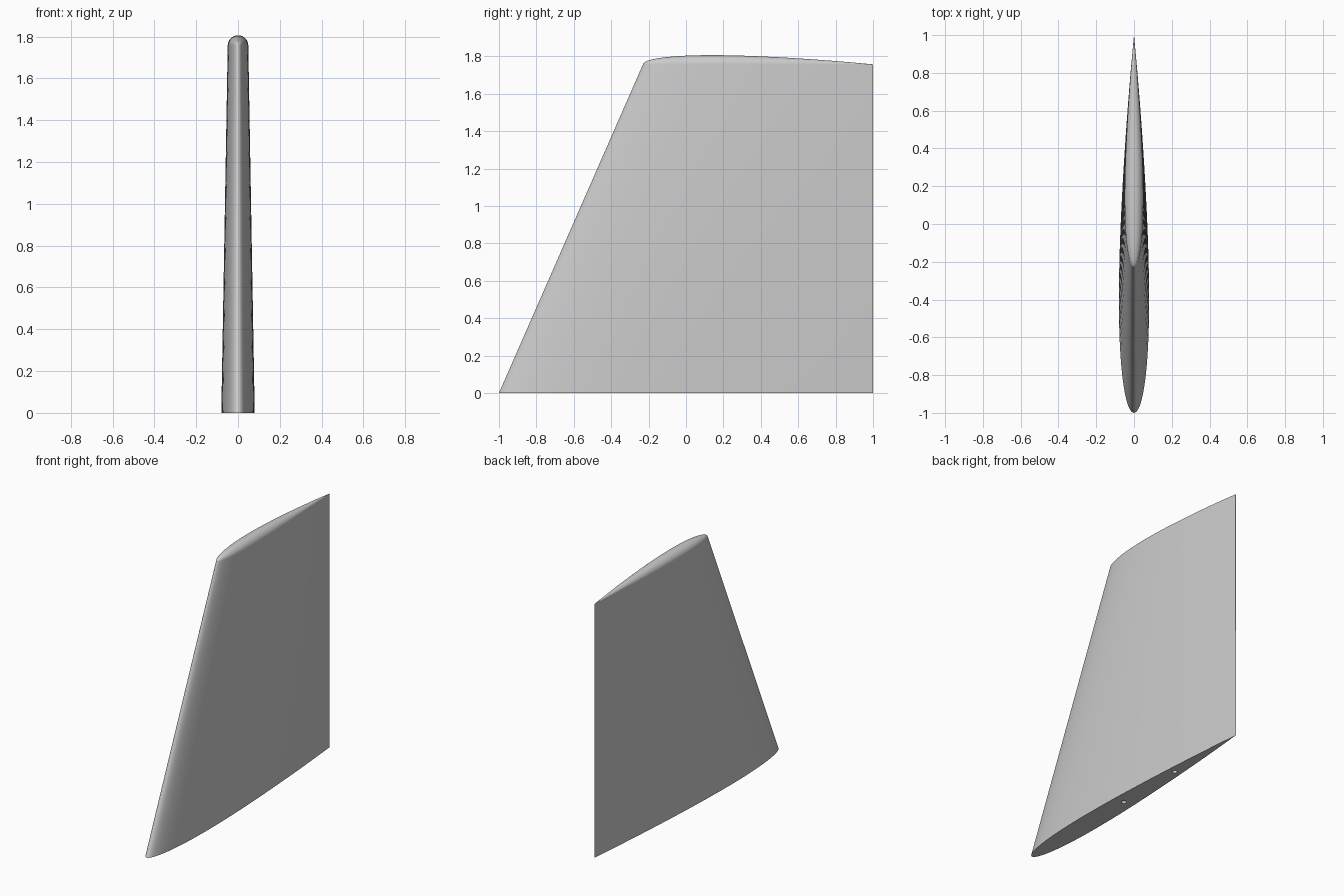
import bpy
import bmesh
from math import sin, cos, pi, sqrt

cube = bpy.data.objects.get("Cube")
if cube:
    bpy.data.objects.remove(cube, do_unlink=True)

TRAIL_Y = 1.0        # straight vertical trailing edge
ROOT_CHORD = 2.0
TIP_CHORD = 1.23
TIP_Z = 1.757        # where the rounded tip starts
THICKNESS = 0.08     # thickness to chord ratio
STATIONS = 48
ARC_STEPS = 16

grey = bpy.data.materials.new("light grey")
grey.use_nodes = True
colour = (0.6, 0.6, 0.6, 1)
grey.diffuse_color = colour
grey.node_tree.nodes["Principled BSDF"].inputs["Base Color"].default_value = colour


def half_width(t):
    """Symmetric aerofoil half thickness at chord fraction t, closed at the tail."""
    poly = 0.2969 * sqrt(t) - 0.126 * t - 0.3516 * t**2 + 0.2843 * t**3 - 0.1036 * t**4
    return max(0.0, 5 * THICKNESS * poly)


def column(t):
    """Points from the left root, over the rounded tip, to the right root."""
    w = half_width(t)
    root_y = TRAIL_Y - ROOT_CHORD * (1 - t)
    tip_y = TRAIL_Y - TIP_CHORD * (1 - t)
    r = w * TIP_CHORD
    arc = [(r * cos(a), tip_y, TIP_Z + r * sin(a))
           for a in (pi * k / ARC_STEPS for k in range(ARC_STEPS + 1))]
    return [(w * ROOT_CHORD, root_y, 0), *arc, (-w * ROOT_CHORD, root_y, 0)]


# Fin: tapered aerofoil loft with a half-round tip
bm = bmesh.new()
columns = []
for i in range(STATIONS + 1):
    t = (1 - cos(pi * i / STATIONS)) / 2
    columns.append([bm.verts.new(p) for p in column(t)])
for a, b in zip(columns, columns[1:]):
    for k in range(len(a) - 1):
        bm.faces.new((a[k], a[k + 1], b[k + 1], b[k]))
bmesh.ops.remove_doubles(bm, verts=bm.verts, dist=1e-6)
# Flat root face
bmesh.ops.holes_fill(bm, edges=[e for e in bm.edges if e.is_boundary], sides=0)
bmesh.ops.recalc_face_normals(bm, faces=bm.faces)
mesh = bpy.data.meshes.new("fin")
bm.to_mesh(mesh)
bm.free()
fin = bpy.data.objects.new("fin", mesh)
bpy.context.collection.objects.link(fin)
mesh.materials.append(grey)

# Two mounting pin holes in the root face
for y in (-0.1, 0.4):
    bpy.ops.mesh.primitive_cylinder_add(vertices=24, radius=0.016, depth=0.4, location=(0, y, 0))
    cutter = bpy.context.object
    cutter.name = "pin_hole_cutter"
    cutter.hide_render = True
    cutter.data.materials.append(grey)
    cut = fin.modifiers.new("pin_hole", 'BOOLEAN')
    cut.operation = 'DIFFERENCE'
    cut.solver = 'EXACT'
    cut.object = cutter
    bpy.context.view_layer.objects.active = fin
    bpy.ops.object.modifier_apply(modifier=cut.name)
    bpy.data.objects.remove(cutter, do_unlink=True)

bpy.ops.object.select_all(action='DESELECT')
fin.select_set(True)
bpy.context.view_layer.objects.active = fin
bpy.ops.object.shade_smooth_by_angle(angle=pi / 6)
